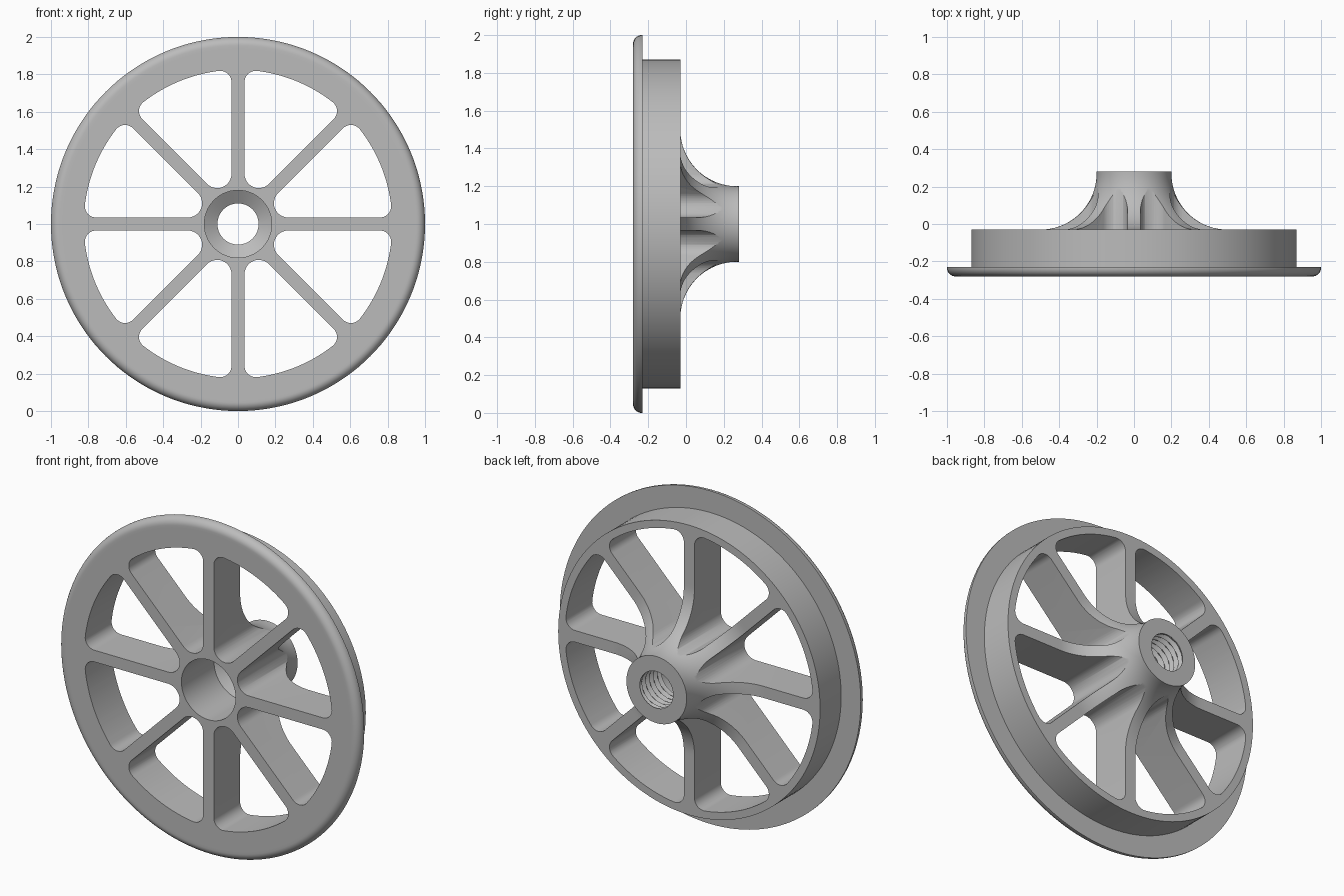
import bpy, bmesh
from math import sin, cos, pi, asin, radians

cube = bpy.data.objects.get("Cube")
if cube:
    bpy.data.objects.remove(cube, do_unlink=True)

SEGMENTS = 144
FRONT, BACK = -0.28, 0.28
FLANGE_BACK, TREAD_BACK = -0.23, -0.03
BORE, COUNTERBORE = 0.11, 0.18
CONE_START, THREAD_START = 0.03, 0.075
PITCH, THREAD_DEPTH = 0.037, 0.022


def arc(cx, cy, r, start, end, steps):
    """Points on a circle arc, angles in radians."""
    angles = [start + (end - start) * i / steps for i in range(steps + 1)]
    return [(cx + r * cos(a), cy + r * sin(a)) for a in angles]


def make_object(name, bm):
    bmesh.ops.recalc_face_normals(bm, faces=bm.faces)
    mesh = bpy.data.meshes.new(name)
    bm.to_mesh(mesh)
    bm.free()
    obj = bpy.data.objects.new(name, mesh)
    bpy.context.collection.objects.link(obj)
    return obj


# Wheel profile as (radius, y): front face, rounded flange, tread, flared hub
profile = [(COUNTERBORE, FRONT), (0.94, FRONT)]
profile += arc(0.955, FRONT + 0.045, 0.045, -pi / 2, 0, 8)
profile += [(1.0, FLANGE_BACK), (0.87, FLANGE_BACK), (0.87, TREAD_BACK), (0.52, TREAD_BACK)]
profile += arc(0.5, 0.27, 0.3, -pi / 2, -pi, 24)
profile += [(0.2, BACK), (BORE, BACK)]

# Threaded bore rows, then the cone and the counterbore
ROWS = 56
first_thread = len(profile)
for i in range(1, ROWS):
    profile.append((BORE, BACK + (THREAD_START - BACK) * i / ROWS))
last_thread = len(profile)
profile += [(BORE, THREAD_START), (COUNTERBORE, CONE_START)]


def thread_offset(y, angle):
    """Depth of the helical groove, fading out at both ends."""
    phase = (y / PITCH - angle / (2 * pi)) % 1
    fade = min(1, (BACK - y) / 0.012, (y - THREAD_START) / 0.012)
    return THREAD_DEPTH * (1 - abs(2 * phase - 1)) * fade


# Turn the profile round the axle
bm = bmesh.new()
rings = []
for s in range(SEGMENTS):
    a = 2 * pi * s / SEGMENTS
    ring = []
    for i, (r, y) in enumerate(profile):
        if first_thread <= i < last_thread:
            r += thread_offset(y, a)
        ring.append(bm.verts.new((r * cos(a), y, 1 + r * sin(a))))
    rings.append(ring)
for s in range(SEGMENTS):
    here, there = rings[s], rings[(s + 1) % SEGMENTS]
    for i in range(len(profile)):
        j = (i + 1) % len(profile)
        bm.faces.new((here[i], here[j], there[j], there[i]))
wheel = make_object("spoked_wheel", bm)

# Outline of one opening between spokes, pointing along its own bisector
HALF = radians(22.5)
SPOKE, INNER, OUTER, FILLET = 0.035, 0.29, 0.825, 0.06
inner_r = INNER * sin(HALF) - SPOKE
reach = OUTER - FILLET
swing = HALF - asin((SPOKE + FILLET) / reach)
cx, cy = reach * cos(swing), reach * sin(swing)
outline = arc(INNER, 0, inner_r, pi / 2 + HALF, 3 * pi / 2 - HALF, 14)
outline += arc(cx, -cy, FILLET, -HALF - pi / 2, -swing, 10)
outline += arc(0, 0, OUTER, -swing, swing, 20)[1:-1]
outline += arc(cx, cy, FILLET, swing, HALF + pi / 2, 10)

# Eight openings cut right through
bm = bmesh.new()
for k in range(8):
    turn = HALF + k * pi / 4
    verts = [bm.verts.new((u * cos(turn) - v * sin(turn), -0.5,
                           1 + u * sin(turn) + v * cos(turn))) for u, v in outline]
    face = bm.faces.new(verts)
    extruded = bmesh.ops.extrude_face_region(bm, geom=[face], use_keep_orig=True)
    moved = [g for g in extruded["geom"] if isinstance(g, bmesh.types.BMVert)]
    bmesh.ops.translate(bm, verts=moved, vec=(0, 1, 0))
cutter = make_object("opening_cutter", bm)
cutter.hide_render = True

cut = wheel.modifiers.new("openings", "BOOLEAN")
cut.operation = "DIFFERENCE"
cut.solver = "EXACT"
cut.object = cutter
bpy.ops.object.select_all(action="DESELECT")
wheel.select_set(True)
bpy.context.view_layer.objects.active = wheel
bpy.ops.object.modifier_apply(modifier=cut.name)
bpy.data.objects.remove(cutter, do_unlink=True)

# Plain grey metal
GREY = (0.5, 0.5, 0.5, 1)
metal = bpy.data.materials.new("grey_metal")
metal.use_nodes = True
metal.diffuse_color = GREY
metal.node_tree.nodes["Principled BSDF"].inputs["Base Color"].default_value = GREY
wheel.data.materials.clear()
wheel.data.materials.append(metal)
bpy.ops.object.shade_smooth_by_angle(angle=radians(30))
